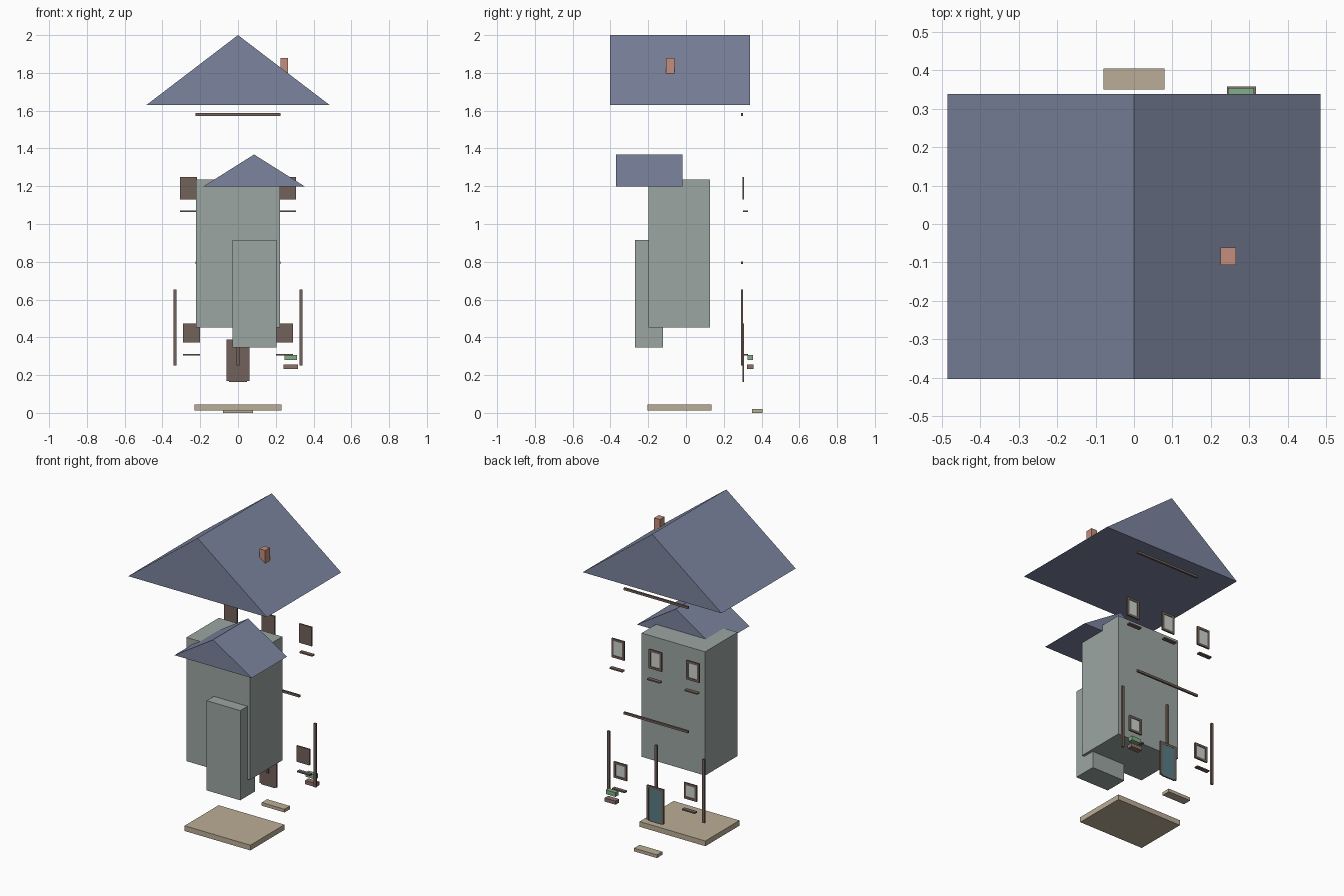
import bpy

if "Cube" in bpy.data.objects:
    bpy.data.objects.remove(bpy.data.objects["Cube"])

PALETTE = {
    "slate": (0.20, 0.23, 0.34), "wall": (0.33, 0.38, 0.36),
    "timber": (0.17, 0.12, 0.10), "stone": (0.50, 0.42, 0.31),
    "brick": (0.55, 0.27, 0.20), "leaf": (0.22, 0.42, 0.24),
    "door_blue": (0.10, 0.20, 0.23), "glass": (0.60, 0.65, 0.62),
    "clay": (0.26, 0.17, 0.15),
}
MATS = {}
for key, rgb in PALETTE.items():
    MATS[key] = bpy.data.materials.new(key)
    MATS[key].diffuse_color = (*rgb, 1)


def mesh_object(name, verts, faces, mat):
    me = bpy.data.meshes.new(name)
    me.from_pydata(verts, [], faces)
    me.materials.append(MATS[mat])
    ob = bpy.data.objects.new(name, me)
    bpy.context.collection.objects.link(ob)
    return ob


def box(name, xs, ys, zs, mat):
    verts = [(x, y, z) for x in xs for y in ys for z in zs]
    faces = [(0, 1, 3, 2), (4, 6, 7, 5), (0, 4, 5, 1),
             (2, 3, 7, 6), (0, 2, 6, 4), (1, 5, 7, 3)]
    return mesh_object(name, verts, faces, mat)


def gable(name, xs, ys, zs, mat):
    mid = sum(xs) / 2
    tri = [(xs[0], zs[0]), (xs[1], zs[0]), (mid, zs[1])]
    verts = [(x, y, z) for y in ys for x, z in tri]
    faces = [(0, 1, 2), (5, 4, 3), (0, 3, 4, 1), (1, 4, 5, 2), (2, 5, 3, 0)]
    return mesh_object(name, verts, faces, mat)


def framed(name, cx, half, zs, border, pane_mat, bottom=True, pane_y=0.304):
    """Back board, raised border and inset pane, facing +y."""
    x0, x1 = cx - half, cx + half
    z0, z1 = zs
    b = border
    zb = z0 + b if bottom else z0
    rim = (0.301, 0.308)
    box(name + "_board", (x0, x1), (0.298, 0.301), zs, "timber")
    box(name + "_jamb_a", (x0, x0 + b), rim, zs, "timber")
    box(name + "_jamb_b", (x1 - b, x1), rim, zs, "timber")
    box(name + "_head", (x0 + b, x1 - b), rim, (z1 - b, z1), "timber")
    if bottom:
        box(name + "_foot", (x0 + b, x1 - b), rim, (z0, zb), "timber")
    box(name + "_pane", (x0 + b, x1 - b), (0.301, pane_y), (zb, z1 - b), pane_mat)


# Foundation and doorstep
box("foundation_slab", (-0.23, 0.23), (-0.205, 0.135), (0.012, 0.045), "stone")
box("doorstep", (-0.08, 0.08), (0.35, 0.405), (0.0, 0.02), "stone")

# House bodies
box("main_body", (-0.222, 0.222), (-0.198, 0.126), (0.453, 1.235), "wall")
box("rear_wing", (-0.03, 0.205), (-0.27, -0.123), (0.347, 0.914), "wall")

# Roofs and chimney
gable("main_roof", (-0.485, 0.485), (-0.403, 0.338), (1.63, 2.0), "slate")
gable("wing_roof", (-0.185, 0.355), (-0.37, -0.018), (1.198, 1.368), "slate")
box("chimney", (0.225, 0.265), (-0.107, -0.061), (1.76, 1.88), "brick")

# Timber beams and posts
for name, z in (("gable_beam", 1.58), ("floor_beam", 0.795)):
    box(name, (-0.225, 0.225), (0.29, 0.302), (z - 0.007, z + 0.007), "timber")
for i, x in enumerate((-0.333, 0, 0.333)):
    box(f"post_{i}", (x - 0.008, x + 0.008), (0.29, 0.302), (0.25, 0.652), "timber")

# Windows with sills
windows = [(x, 1.13, 1.25, 1.067) for x in (-0.262, 0, 0.262)]
windows += [(x, 0.373, 0.474, 0.309) for x in (-0.245, 0.245)]
for i, (x, z0, z1, sill) in enumerate(windows):
    framed(f"window_{i}", x, 0.045, (z0, z1), 0.014, "glass")
    box(f"sill_{i}", (x - 0.045, x + 0.045), (0.302, 0.327),
        (sill - 0.004, sill + 0.004), "timber")

# Door
framed("door", 0, 0.06, (0.17, 0.388), 0.015, "door_blue", bottom=False, pane_y=0.307)
box("door_threshold", (-0.047, 0.047), (0.299, 0.307), (0.164, 0.17), "timber")

# Planter
box("planter_box", (0.242, 0.318), (0.323, 0.358), (0.233, 0.256), "clay")
box("planter_greenery", (0.245, 0.313), (0.325, 0.354), (0.28, 0.307), "leaf")

for m in bpy.data.materials:
    if m.users and not m.is_grease_pencil:
        m.use_nodes = True
        m.node_tree.nodes["Principled BSDF"].inputs["Base Color"].default_value = m.diffuse_color
